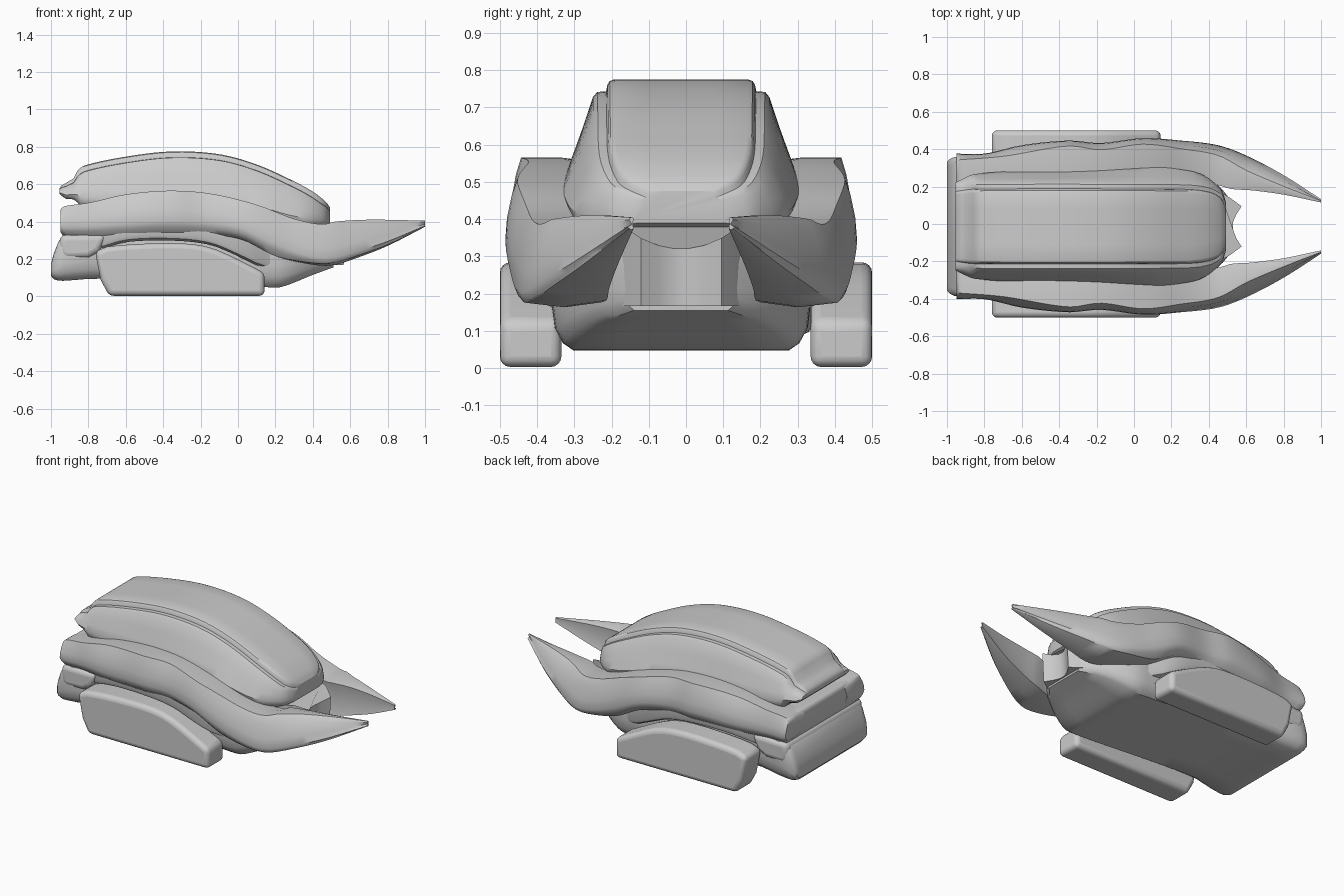
import bpy, bmesh
from mathutils import Vector

cube = bpy.data.objects.get("Cube")
if cube:
    bpy.data.objects.remove(cube, do_unlink=True)

grey = bpy.data.materials.new("light_grey")
grey.use_nodes = True
grey.diffuse_color = (0.6, 0.6, 0.6, 1)
grey.node_tree.nodes["Principled BSDF"].inputs["Base Color"].default_value = (0.6, 0.6, 0.6, 1)

SHIFT = -0.013  # the body sits slightly off the track centre line


def curve(*pts):
    """Smooth function of x through the given (x, value) points."""
    def slope(i):
        a, b = pts[max(i - 1, 0)], pts[min(i + 1, len(pts) - 1)]
        return (b[1] - a[1]) / (b[0] - a[0])

    def value(x):
        if x <= pts[0][0]:
            return pts[0][1]
        for i in range(len(pts) - 1):
            (xa, va), (xb, vb) = pts[i], pts[i + 1]
            if x <= xb:
                d = xb - xa
                t = (x - xa) / d
                s = 1 - t
                return (va * s * s * (1 + 2 * t) + vb * t * t * (3 - 2 * t)
                        + d * t * s * (s * slope(i) - t * slope(i + 1)))
        return pts[-1][1]
    return value


def finish(name, bm, bevel=0, angle=0.6):
    bmesh.ops.recalc_face_normals(bm, faces=bm.faces)
    mesh = bpy.data.meshes.new(name)
    bm.to_mesh(mesh)
    bm.free()
    mesh.materials.append(grey)
    ob = bpy.data.objects.new(name, mesh)
    bpy.context.collection.objects.link(ob)
    if bevel:
        mod = ob.modifiers.new("rounded_edges", "BEVEL")
        mod.width, mod.segments, mod.limit_method = bevel, 4, "ANGLE"
        mod.angle_limit = 0.7
    bpy.ops.object.select_all(action="DESELECT")
    ob.select_set(True)
    bpy.context.view_layer.objects.active = ob
    bpy.ops.object.shade_smooth_by_angle(angle=angle)


def loft(name, stations, ring, side=1, angle=0.6):
    """Skin closed (y, z) rings along x."""
    bm = bmesh.new()
    rows = [[bm.verts.new((x, side * y + SHIFT, z)) for y, z in ring(x)] for x in stations]
    n = len(rows[0])
    for a, b in zip(rows, rows[1:]):
        for i in range(n):
            j = (i + 1) % n
            bm.faces.new((a[i], a[j], b[j], b[i]))
    bm.faces.new(rows[0])
    bm.faces.new(rows[-1][::-1])
    finish(name, bm, angle=angle)


def prism(name, outline, y0, y1, bevel, shift=0):
    """Extrude an (x, z) outline from y0 to y1."""
    bm = bmesh.new()
    face = bm.faces.new([bm.verts.new((x, y0 + shift, z)) for x, z in outline])
    out = bmesh.ops.extrude_face_region(bm, geom=[face])
    moved = [v for v in out["geom"] if isinstance(v, bmesh.types.BMVert)]
    bmesh.ops.translate(bm, verts=moved, vec=Vector((0, y1 - y0, 0)))
    finish(name, bm, bevel)


def span(a, b, n):
    return [a + (b - a) * i / n for i in range(n + 1)]


def mirrored(half):
    return half + [(-y, z) for y, z in reversed(half)]


# Canopy shell: flat roof panel, narrow shoulder step, sloping sides, blunt nose
roof_z = curve((-.955, .575), (-.945, .592), (-.88, .63), (-.86, .67), (-.82, .7), (-.6, .747),
               (-.35, .775), (-.1, .76), (.1, .705), (.3, .615), (.4, .56), (.47, .505), (.492, .475))
shell_low = curve((-.955, .55), (-.93, .525), (-.87, .515), (-.84, .48), (-.6, .45),
                  (.1, .41), (.3, .37), (.45, .375), (.492, .39))
shoulder = curve((-.955, .22), (-.85, .235), (.2, .235), (.35, .228), (.43, .205), (.47, .17), (.492, .11))
skirt = curve((-.955, .235), (-.85, .28), (-.37, .305), (.1, .318), (.3, .297), (.38, .27),
              (.45, .215), (.478, .175), (.492, .125))


def canopy_ring(x):
    top, low, sh, sk = roof_z(x), shell_low(x), shoulder(x), skirt(x)
    h = top - low
    step = min(.032, .2 * h)
    return mirrored([(sh * .4, top), (sh * .76, top), (sh * .81, top - step * .15),
                     (sh * .835, top - step * .45), (sh * .85, top - step),
                     (sh * .95, top - step * 1.05), (sh, top - step * 1.5),
                     (sh + (sk - sh) * .35, low + h * .64),
                     (sh + (sk - sh) * .72, low + h * .42),
                     (sk, low + h * .24), (sk * .97, low + h * .1), (sk * .9, low)])


loft("canopy", [-.955, -.945, -.92, -.88, -.86, -.84] + span(-.82, .4, 30)
     + [.42, .44, .455, .468, .478, .486, .492], canopy_ring)

# Fenders running forward into curved horns
fend_top = curve((-.95, .46), (-.935, .48), (-.8, .5), (-.6, .545), (-.37, .565), (-.15, .55),
                 (.1, .49), (.3, .415), (.45, .385), (.52, .4), (.7, .41), (1, .405))
fend_low = curve((-.95, .345), (-.93, .325), (-.6, .33), (-.35, .34), (0, .31), (.2, .215),
                 (.38, .172), (.5, .165), (.62, .2), (.8, .27), (1, .372))
edge_y = curve((-.95, .355), (-.7, .375), (-.35, .43), (-.18, .41), (.05, .44), (.25, .415),
               (.45, .38), (.6, .3), (.8, .215), (1, .137))
outer_y = curve((-.95, .385), (-.8, .385), (-.6, .43), (-.35, .455), (-.18, .442), (.05, .468),
                (.25, .455), (.45, .43), (.6, .375), (.8, .27), (1, .142))
inner_y = curve((-.95, .2), (.3, .22), (.43, .225), (.52, .2), (.62, .194), (.8, .17), (1, .128))
horn = curve((.2, 0), (.45, 1), (1, 1))  # how far the fender has become a horn


def fender_ring(x):
    t, b, e, o, i, k = (f(x) for f in (fend_top, fend_low, edge_y, outer_y, inner_y, horn))
    h = t - b
    under = o - min(.04, (o - i) * .15) * (1 - .6 * k)
    return [(i, t - h * .06), ((i + e) / 2, t), (e, t), (e + (o - e) * .55, t - h * .2),
            (o - .01 * k, t - h * (.48 + .1 * k)), (o + .004, b + h * (.28 - .1 * k)),
            (o - .005, b + h * (.14 - .05 * k)), (under, b + h * .05 * k),
            ((i + under) / 2, b), (i, b + h * .06), (i + (o - i) * .1, b + h * .45)]


stations = [-.95, -.942, -.93] + span(-.9, .99, 44) + [1]
for side, word in ((1, "left"), (-1, "right")):
    loft(word + "_fender_horn", stations, fender_ring, side, angle=0.75)

# Lower hull with sloped underside and rounded tail
hull_low = curve((-1, .11), (-.985, .092), (-.95, .083), (-.75, .095), (-.3, .075), (.18, .048),
                 (.24, .052), (.4, .115), (.51, .155))
hull_top = curve((-1, .17), (-.985, .23), (-.94, .325), (-.85, .36), (-.5, .4), (.3, .36), (.51, .32))
hull_wide = curve((-1, .345), (-.97, .37), (-.85, .37), (-.7, .345), (.2, .345), (.32, .31),
                  (.45, .22), (.51, .15))


def hull_ring(x):
    b, t, w = hull_low(x), hull_top(x), hull_wide(x)
    h = t - b
    return mirrored([(w * .5, b), (w * .84, b), (w * .92, b + h * .06), (w * .98, b + h * .18),
                     (w, b + h * .36), (w, b + h * .75), (w * .97, b + h * .92), (w * .9, t)])


loft("lower_hull", [-1, -.993, -.985, -.96, -.93] + span(-.88, .16, 14)
     + span(.19, .51, 9), hull_ring)

# Tail panel and the rounded blocks beneath it
prism("tail_panel", [(-.95, .35), (-.935, .32), (-.4, .33), (-.4, .48), (-.93, .48), (-.945, .465)],
      -.36, .36, .012, SHIFT)
prism("tail_blocks", [(-.95, .23), (-.93, .2), (-.8, .205), (-.74, .24), (-.7, .33), (-.95, .33), (-.955, .28)],
      -.378, .378, .03, SHIFT)

# Chin: concave front plate between two forward prongs, top edge dipping at the middle
plan = mirrored([(-y, x) for x, y in ((.38, .2), (.46, .185), (.515, .152), (.575, .108), (.545, .06), (.528, .02))])
bm = bmesh.new()
low, high = ([bm.verts.new((x + (0 if level else -.01), y + SHIFT,
                            .32 + min(.06, 2.5 * y * y) if level else .167)) for y, x in plan]
             for level in (0, 1))
for i in range(len(plan)):
    j = (i + 1) % len(plan)
    bm.faces.new((low[i], low[j], high[j], high[i]))
bm.faces.new(low[::-1])
bm.faces.new(high)
finish("chin_plate", bm, angle=0.5)

# Track pods and the ledges arching over them
pod_top = curve((-.765, .24), (-.72, .262), (-.6, .276), (-.4, .284), (-.25, .28), (-.15, .262),
                (-.05, .222), (.05, .172), (.142, .125))
pod = [(x, pod_top(x)) for x in span(-.765, .142, 14)] + [(.142, .003), (-.69, .003), (-.735, .09)]
ledge_low = curve((-.74, .25), (-.6, .29), (-.35, .298), (-.15, .275), (0, .215), (.13, .155), (.3, .13))
ledge_wide = curve((-.74, .36), (-.6, .405), (-.1, .42), (.05, .4), (.16, .35), (.3, .3))


def ledge_ring(x):
    b, t, w = ledge_low(x), fend_low(x) + .03, ledge_wide(x)
    return [(.25, b), (w - .03, b), (w - .008, b + .012), (w, b + .03), (w, t), (.25, t)]


for side, word in ((1, "left"), (-1, "right")):
    prism(word + "_track_pod", pod, side * .335, side * .5, .028)
    loft(word + "_track_ledge", span(-.74, .3, 20), ledge_ring, side)
